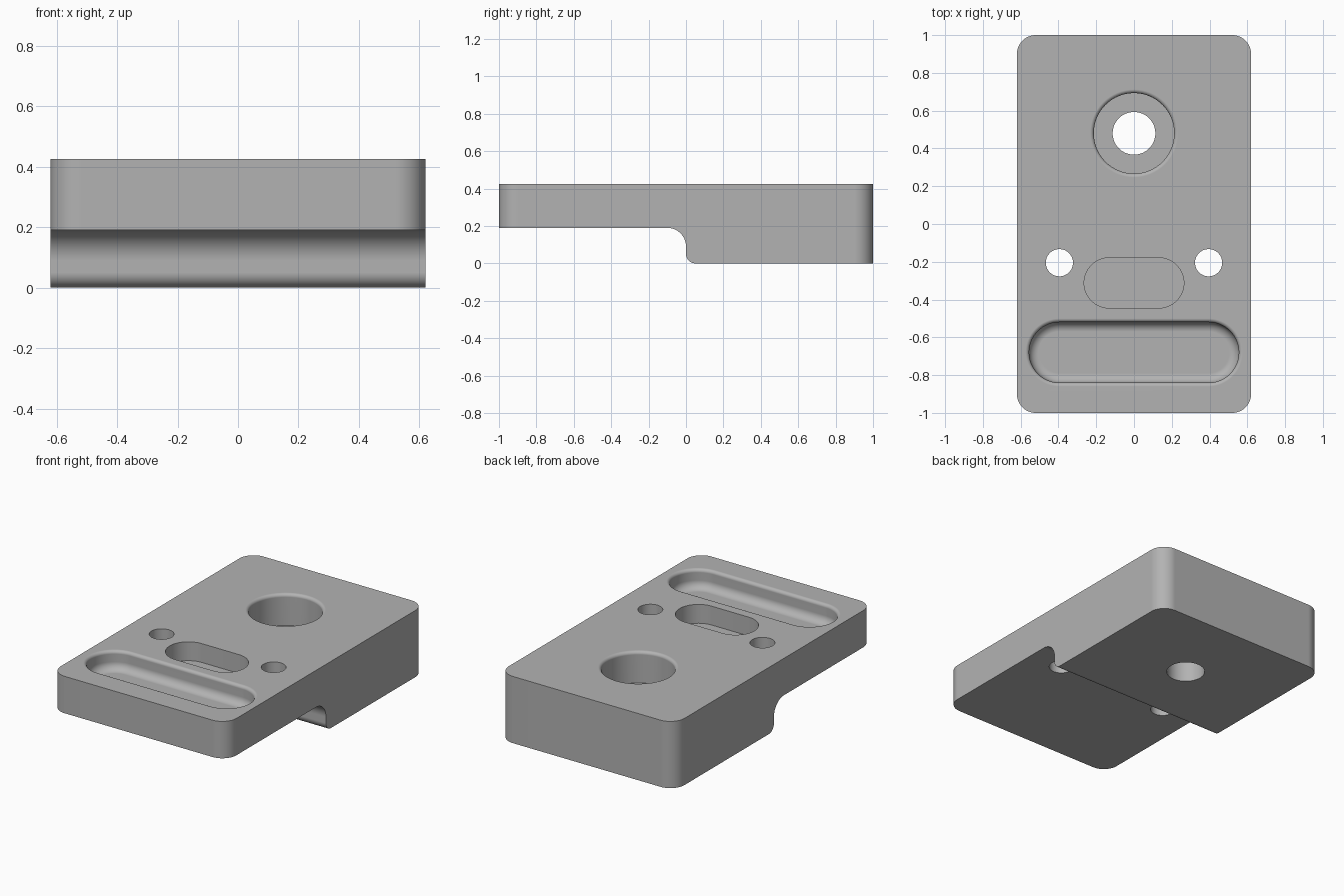
import bpy
import bmesh
from math import sin, cos, pi, radians

if "Cube" in bpy.data.objects:
    bpy.data.objects.remove(bpy.data.objects["Cube"])

# Overall sizes
HALF_X, HALF_Y, TOP, STEP = 0.62, 1.0, 0.425, 0.19
OVER = TOP + 0.1

grey = bpy.data.materials.new("machined grey")
grey.use_nodes = True
colour = (0.45, 0.45, 0.45, 1)
grey.diffuse_color = colour
grey.node_tree.nodes["Principled BSDF"].inputs["Base Color"].default_value = colour


def arc(cx, cy, r, start, end, steps):
    angles = [radians(start + (end - start) * i / steps) for i in range(steps + 1)]
    return [(cx + r * cos(a), cy + r * sin(a)) for a in angles]


def loft(name, rings):
    """Closed solid through a stack of equally long point rings."""
    bm = bmesh.new()
    loops = [[bm.verts.new(p) for p in ring] for ring in rings]
    n = len(loops[0])
    for low, high in zip(loops, loops[1:]):
        for i in range(n):
            j = (i + 1) % n
            bm.faces.new((low[i], low[j], high[j], high[i]))
    bm.faces.new(loops[0][::-1])
    bm.faces.new(loops[-1])
    bmesh.ops.remove_doubles(bm, verts=bm.verts, dist=1e-5)
    bmesh.ops.recalc_face_normals(bm, faces=bm.faces)
    mesh = bpy.data.meshes.new(name)
    bm.to_mesh(mesh)
    bm.free()
    obj = bpy.data.objects.new(name, mesh)
    obj.data.materials.append(grey)
    bpy.context.collection.objects.link(obj)
    return obj


def rounded_solid(name, x, y, flat_x, flat_y, levels, steps=16):
    """Rounded plan shape whose corner radius varies over (radius, z) levels."""
    rings = []
    for r, z in levels:
        ring = []
        for k, (sx, sy) in enumerate([(1, 1), (-1, 1), (-1, -1), (1, -1)]):
            ring += arc(x + sx * flat_x, y + sy * flat_y, r, 90 * k, 90 * k + 90, steps)
        rings.append([(px, py, z) for px, py in ring])
    return loft(name, rings)


def straight(r, bottom):
    return [(r, bottom), (r, OVER)]


def soft_rim(r, fillet):
    """Levels rolling outward from a wall of radius r onto the top face."""
    curve = arc(r + fillet, TOP - fillet, fillet, 180, 90, 8)
    return curve + [(r + fillet, OVER)]


def soft_floor(r, fillet, floor):
    return arc(r - fillet, floor + fillet, fillet, -90, 0, 8)


def combine(target, tool, operation):
    mod = target.modifiers.new(tool.name, "BOOLEAN")
    mod.operation = operation
    mod.solver = "EXACT"
    mod.object = tool
    bpy.context.view_layer.objects.active = target
    bpy.ops.object.modifier_apply(modifier=mod.name)
    bpy.data.objects.remove(tool)


# Stepped side profile run across the width
profile = [(-1.2, OVER), (-1.2, STEP)]
profile += arc(-0.1, STEP - 0.1, 0.1, 90, 0, 16)
profile += arc(0.05, 0.05, 0.05, 180, 270, 12)
profile += [(1.2, 0), (1.2, OVER)]
side = loft("side_profile", [[(x, y, z) for y, z in profile] for x in (-1, 1)])

# Block with rounded upright corners
CORNER = 0.1
block = rounded_solid("stepped_block", 0, 0, HALF_X - CORNER, HALF_Y - CORNER,
                      [(CORNER, -0.1), (CORNER, TOP)])
combine(block, side, "INTERSECT")

# Counterbored hole
combine(block, rounded_solid("counterbore", 0, 0.48, 0, 0,
                             [(0.213, TOP - 0.2)] + soft_rim(0.213, 0.02)), "DIFFERENCE")
combine(block, rounded_solid("through_hole", 0, 0.48, 0, 0, straight(0.113, -0.1)), "DIFFERENCE")

# Pair of small through holes
for sx in (-1, 1):
    combine(block, rounded_solid("small_hole", sx * 0.395, -0.205, 0, 0,
                                 straight(0.072, -0.1)), "DIFFERENCE")

# Short slot and long soft-edged pocket
combine(block, rounded_solid("short_slot", 0, -0.312, 0.131, 0,
                             straight(0.133, TOP - 0.12)), "DIFFERENCE")
combine(block, rounded_solid("long_pocket", 0, -0.68, 0.395, 0,
                             soft_floor(0.16, 0.05, TOP - 0.12) + soft_rim(0.16, 0.02)),
        "DIFFERENCE")

# Smooth rounds, flat faces
bpy.ops.object.select_all(action="DESELECT")
block.select_set(True)
bpy.context.view_layer.objects.active = block
bpy.ops.object.shade_smooth_by_angle(angle=radians(30))
weighted = block.modifiers.new("flat_face_normals", "WEIGHTED_NORMAL")
weighted.keep_sharp = True
